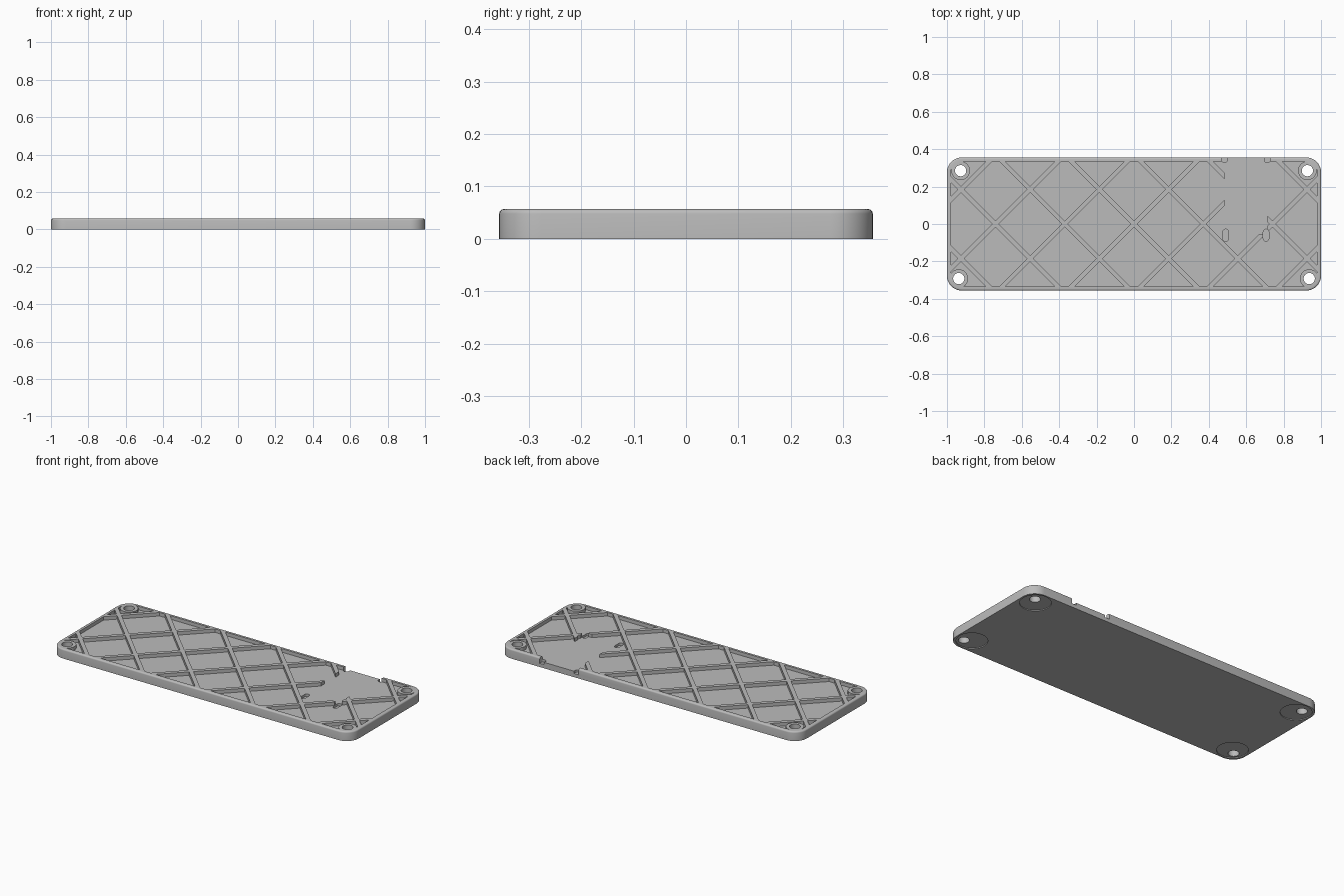
import bpy, bmesh
from math import sin, cos, pi, radians
from mathutils import Matrix

cube = bpy.data.objects.get("Cube")
if cube:
    bpy.data.objects.remove(cube, do_unlink=True)

LENGTH, WIDTH, HEIGHT = 2.0, 0.712, 0.057
FLOOR, WALL, CORNER = 0.036, 0.021, 0.08
PITCH, RIB = 0.37, 0.024

grey = bpy.data.materials.new("plain_grey")
grey.use_nodes = True
grey.diffuse_color = (0.5, 0.5, 0.5, 1)
grey.node_tree.nodes["Principled BSDF"].inputs["Base Color"].default_value = (0.5, 0.5, 0.5, 1)


def prism(name, cx, cy, sx, sy, z0, z1, radius=0.0, steps=10, turn=0, round_top=0):
    """Upright block with rounded corners; a full radius makes a cylinder or a pill."""
    pts = []
    for i, (qx, qy) in enumerate([(1, 1), (-1, 1), (-1, -1), (1, -1)]):
        for s in range(steps + 1 if radius else 1):
            a = (i + s / steps) * pi / 2
            p = (qx * (sx / 2 - radius) + radius * cos(a),
                 qy * (sy / 2 - radius) + radius * sin(a), z0)
            pts.append(p)
    bm = bmesh.new()
    base = bm.faces.new([bm.verts.new(p) for p in pts])
    bmesh.ops.remove_doubles(bm, verts=bm.verts, dist=1e-5)
    ext = bmesh.ops.extrude_face_region(bm, geom=list(bm.faces))
    top = [v for v in ext["geom"] if isinstance(v, bmesh.types.BMVert)]
    bmesh.ops.translate(bm, verts=top, vec=(0, 0, z1 - z0))
    bmesh.ops.recalc_face_normals(bm, faces=bm.faces)
    if round_top:
        edges = [e for e in bm.edges if all(v.co.z > z1 - 1e-5 for v in e.verts)]
        bmesh.ops.bevel(bm, geom=edges, offset=round_top, segments=4, profile=0.5, affect='EDGES')
    bm.transform(Matrix.Translation((cx, cy, 0)) @ Matrix.Rotation(radians(turn), 4, 'Z'))
    mesh = bpy.data.meshes.new(name)
    bm.to_mesh(mesh)
    bm.free()
    obj = bpy.data.objects.new(name, mesh)
    bpy.context.collection.objects.link(obj)
    obj.data.materials.append(grey)
    return obj


def cylinder(name, cx, cy, r, z0, z1):
    return prism(name, cx, cy, 2 * r, 2 * r, z0, z1, r)


def carve(target, cutters):
    """Subtract the cutters one after another, then discard them."""
    for c in cutters:
        c.hide_render = True
        mod = target.modifiers.new("cut", 'BOOLEAN')
        mod.operation, mod.solver, mod.object = 'DIFFERENCE', 'EXACT', c
    bpy.context.view_layer.update()
    graph = bpy.context.evaluated_depsgraph_get()
    mesh = bpy.data.meshes.new_from_object(target.evaluated_get(graph))
    target.modifiers.clear()
    target.data = mesh
    for c in cutters:
        bpy.data.objects.remove(c, do_unlink=True)


# Screw positions: the back pair sits slightly further in
screws = [(s * x, y) for x, y in [(0.927, 0.285), (0.937, -0.292)] for s in (-1, 1)]

# Cavity above the floor, with the diagonal ribs and screw bosses left standing
cavity = prism("cavity", 0, 0, LENGTH - 2 * WALL, WIDTH - 2 * WALL, FLOOR, 0.1, CORNER - WALL)
keep = [prism("rib", PITCH * k, 0, 2, RIB, 0, 0.2, turn=t)
        for k in range(-3, 4) for t in (45, -45)]
keep += [cylinder("boss", x, y, 0.05, 0, 0.2) for x, y in screws]
carve(cavity, keep)

# Clear bay that opens through the back wall
bay = prism("bay", 0.6, 0.2, 0.23, 0.51, FLOOR, 0.11)

# Through holes and shallow round foot recesses underneath
cutters = [cavity, bay]
cutters += [cylinder("screw_hole", x, y, 0.03, -0.1, 0.2) for x, y in screws]
cutters += [cylinder("foot_recess", sx * 0.905, sy * 0.263, 0.085, -0.05, 0.005)
            for sx in (-1, 1) for sy in (-1, 1)]

# Pill-shaped slots at the corners of the bay
for x, y in [(0.49, -0.06), (0.706, -0.06), (0.484, 0.36), (0.713, 0.36)]:
    cutters.append(prism("slot", x, y, 0.03, 0.065, 0.022, 0.12, 0.0149, 5))

base_plate = prism("base_plate", 0, 0, LENGTH, WIDTH, 0, HEIGHT, CORNER, round_top=0.009)
carve(base_plate, cutters)

bpy.ops.object.select_all(action='DESELECT')
base_plate.select_set(True)
bpy.context.view_layer.objects.active = base_plate
bpy.ops.object.shade_smooth_by_angle(angle=radians(30))
